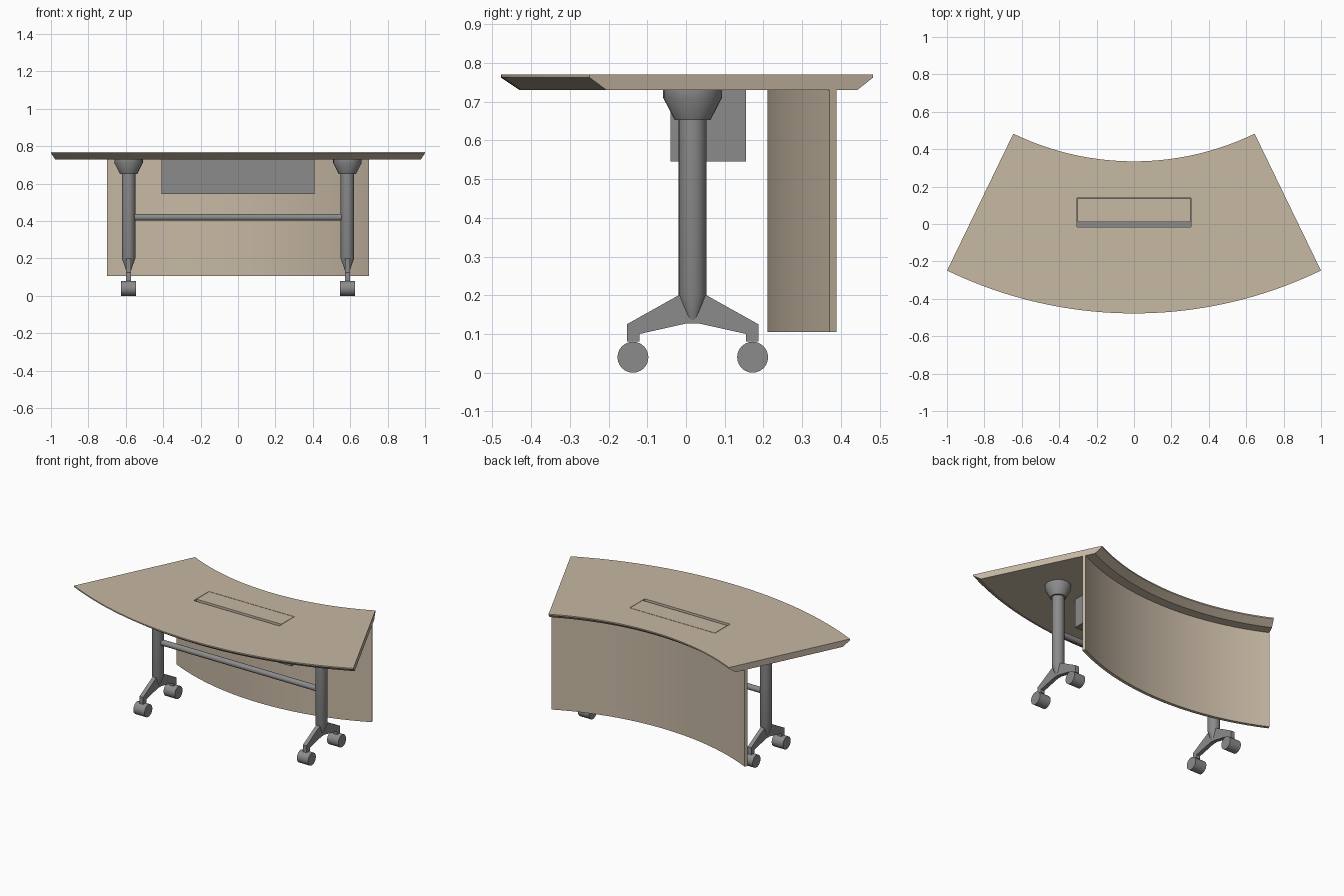
import bpy
import bmesh
from math import sin, cos, pi, radians
from mathutils import Matrix, Vector

if "Cube" in bpy.data.objects:
    bpy.data.objects.remove(bpy.data.objects["Cube"], do_unlink=True)


def material(name, rgb):
    mat = bpy.data.materials.new(name)
    mat.use_nodes = True
    mat.diffuse_color = (*rgb, 1)
    mat.node_tree.nodes["Principled BSDF"].inputs["Base Color"].default_value = (*rgb, 1)
    return mat


WOOD = material("light wood", (0.57, 0.48, 0.37))
METAL = material("grey metal", (0.26, 0.26, 0.26))

ARC_CENTRE = 1.815          # y of the centre shared by all curved parts
HALF_ANGLE = radians(25.84)
LEG_X, LEG_Y = 0.585, 0.017


def finish(bm, name, mat, smooth=True):
    bmesh.ops.recalc_face_normals(bm, faces=bm.faces)
    mesh = bpy.data.meshes.new(name)
    bm.to_mesh(mesh)
    bm.free()
    mesh.materials.append(mat)
    obj = bpy.data.objects.new(name, mesh)
    bpy.context.collection.objects.link(obj)
    if smooth:
        bpy.ops.object.select_all(action="DESELECT")
        obj.select_set(True)
        bpy.context.view_layer.objects.active = obj
        bpy.ops.object.shade_smooth_by_angle(angle=radians(30))
    return obj


def arc_sweep(name, profile, mat, steps=48):
    """Sweep a closed (radius, z) profile along the shared arc."""
    bm = bmesh.new()
    rings = []
    for i in range(steps + 1):
        a = HALF_ANGLE * (2 * i / steps - 1)
        rings.append([bm.verts.new((r * sin(a), ARC_CENTRE - r * cos(a), z))
                      for r, z in profile])
    n = len(profile)
    for a, b in zip(rings, rings[1:]):
        for j in range(n):
            k = (j + 1) % n
            bm.faces.new((a[j], a[k], b[k], b[j]))
    bm.faces.new(rings[0])
    bm.faces.new(rings[-1])
    return finish(bm, name, mat)


def box(name, lo, hi, mat):
    bm = bmesh.new()
    lo, hi = Vector(lo), Vector(hi)
    size = hi - lo
    bmesh.ops.create_cube(bm, size=1, matrix=Matrix.Translation((lo + hi) / 2)
                          @ Matrix.Diagonal((*size, 1)))
    return finish(bm, name, mat, smooth=False)


def lathe(name, profile, x, y, mat, sides=24):
    """Turn a (radius, z) profile about a vertical axis, capped at both ends."""
    bm = bmesh.new()
    rings = [[bm.verts.new((x + r * cos(2 * pi * i / sides),
                            y + r * sin(2 * pi * i / sides), z))
              for i in range(sides)] for r, z in profile]
    for a, b in zip(rings, rings[1:]):
        for i in range(sides):
            k = (i + 1) % sides
            bm.faces.new((a[i], a[k], b[k], b[i]))
    bm.faces.new(rings[0])
    bm.faces.new(rings[-1])
    return finish(bm, name, mat)


def rod_x(name, centre, radius, length, mat, sides=24):
    bm = bmesh.new()
    bmesh.ops.create_cone(bm, cap_ends=True, segments=sides, radius1=radius,
                          radius2=radius, depth=length,
                          matrix=Matrix.Translation(centre) @ Matrix.Rotation(pi / 2, 4, "Y"))
    return finish(bm, name, mat)


def cut(obj, cutter):
    mod = obj.modifiers.new("cut", "BOOLEAN")
    mod.operation, mod.solver, mod.object = "DIFFERENCE", "EXACT", cutter
    bpy.context.view_layer.objects.active = obj
    bpy.ops.object.modifier_apply(modifier=mod.name)
    bpy.data.objects.remove(cutter, do_unlink=True)


# Curved top with undercut long edges, and a hatch opening through it
top = arc_sweep("table_top", [(1.48, 0.77), (2.293, 0.77), (2.293, 0.762),
                              (2.245, 0.73), (1.525, 0.73), (1.48, 0.762)], WOOD)
cut(top, box("hatch_cutter", (-0.306, -0.015, 0.7), (0.306, 0.14, 0.8), WOOD))
box("hatch_flap", (-0.303, 0.01, 0.75), (0.303, 0.137, 0.77), WOOD)

# Curved modesty panel
arc_sweep("modesty_panel", [(1.585, 0.105), (1.605, 0.105),
                            (1.605, 0.73), (1.585, 0.73)], WOOD)

# Open cable tray below the hatch
tray = box("cable_tray", (-0.41, -0.04, 0.545), (0.41, 0.155, 0.73), METAL)
cut(tray, box("tray_cutter", (-0.405, -0.035, 0.55), (0.405, 0.15, 0.8), METAL))

# Crossbar between the legs
rod_x("crossbar", (0, LEG_Y, 0.42), 0.018, 2 * LEG_X - 0.05, METAL)

# Legs: column, top bracket, splayed foot and casters
FOOT = [(-0.153, 0.08), (-0.12, 0.08), (-0.12, 0.1), (0, 0.127), (0.034, 0.127),
        (0.155, 0.1), (0.155, 0.08), (0.187, 0.08), (0.187, 0.125),
        (0.053, 0.2), (-0.019, 0.2), (-0.153, 0.125)]
for side, x in (("left", LEG_X), ("right", -LEG_X)):
    lathe(side + "_column", [(0.01, 0.127), (0.036, 0.2), (0.036, 0.66)], x, LEG_Y, METAL)
    lathe(side + "_bracket", [(0.046, 0.652), (0.076, 0.71), (0.076, 0.73)], x, LEG_Y, METAL)
    bm = bmesh.new()
    base = bm.faces.new([bm.verts.new((x - 0.013, y, z)) for y, z in FOOT])
    ext = bmesh.ops.extrude_face_region(bm, geom=[base], use_keep_orig=True)
    moved = [v for v in ext["geom"] if isinstance(v, bmesh.types.BMVert)]
    bmesh.ops.translate(bm, verts=moved, vec=(0.026, 0, 0))
    finish(bm, side + "_foot", METAL, smooth=False)
    for end, y in (("front", -0.137), ("back", 0.172)):
        rod_x(f"{side}_{end}_caster", (x, y, 0.04), 0.04, 0.08, METAL)
